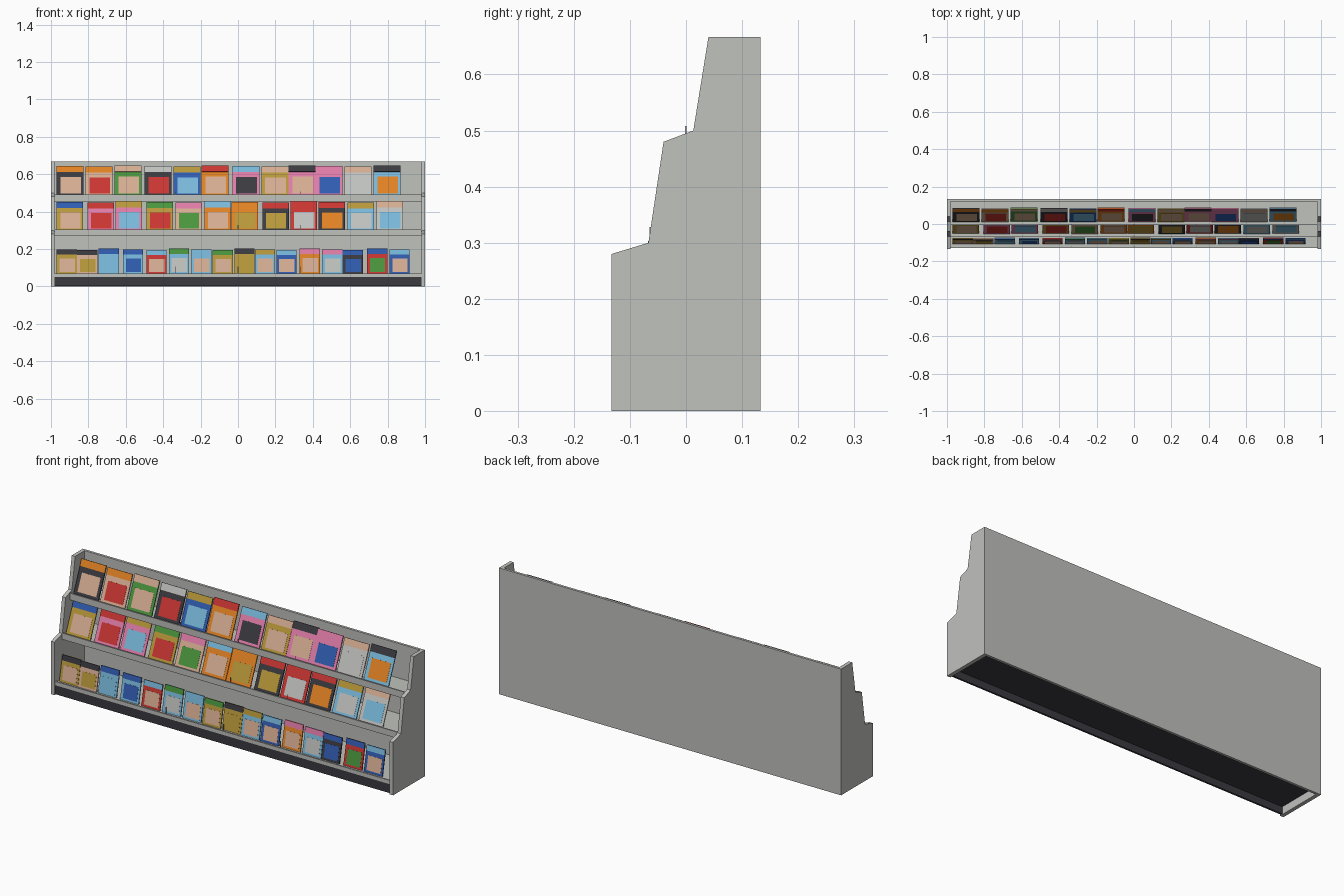
import bpy, bmesh, math
from mathutils import Matrix, Vector

if "Cube" in bpy.data.objects:
    bpy.data.objects.remove(bpy.data.objects["Cube"])

def mat(name, rgb):
    m = bpy.data.materials.new(name)
    lin = [((c / 255 + 0.055) / 1.055) ** 2.4 for c in rgb]
    m.diffuse_color = (*lin, 1)
    m.use_nodes = True
    m.node_tree.nodes["Principled BSDF"].inputs["Base Color"].default_value = m.diffuse_color
    return m

# ten flat colours, keyed by one letter
COLOURS = {
    'w': mat("shelf_grey", (192, 194, 190)), 'k': mat("charcoal", (58, 58, 64)),
    't': mat("tan", (214, 173, 146)), 'y': mat("gold", (184, 152, 58)),
    'o': mat("orange", (224, 130, 36)), 'r': mat("red", (202, 54, 50)),
    'b': mat("blue", (48, 92, 176)), 'l': mat("light_blue", (120, 184, 218)),
    'g': mat("green", (74, 150, 62)), 'p': mat("pink", (224, 124, 168)),
}

def add_box(bm, lo, hi, index=0):
    lo, hi = Vector(lo), Vector(hi)
    size = hi - lo
    res = bmesh.ops.create_cube(bm, size=1, matrix=Matrix.Translation((lo + hi) / 2) @ Matrix.Diagonal((*size, 1)))
    for f in {f for v in res['verts'] for f in v.link_faces}:
        f.material_index = index

def finish(bm, name, keys, matrix=None):
    me = bpy.data.meshes.new(name)
    bm.to_mesh(me)
    bm.free()
    for k in keys:
        me.materials.append(COLOURS[k])
    ob = bpy.data.objects.new(name, me)
    if matrix:
        ob.matrix_world = matrix
    bpy.context.collection.objects.link(ob)
    return ob

def box(name, lo, hi, key):
    bm = bmesh.new()
    add_box(bm, lo, hi)
    return finish(bm, name, key)

# stepped side panels
PROFILE = [(-0.133, 0), (0.133, 0), (0.133, 0.667), (0.04, 0.667),
           (0.013, 0.50), (-0.04, 0.48), (-0.067, 0.30), (-0.133, 0.28)]
for name, x in (("left_side_panel", -1.0), ("right_side_panel", 0.98)):
    bm = bmesh.new()
    face = bm.faces.new([bm.verts.new((x, y, z)) for y, z in PROFILE])
    ext = bmesh.ops.extrude_face_region(bm, geom=[face])
    bmesh.ops.translate(bm, vec=(0.02, 0, 0), verts=[v for v in ext['geom'] if isinstance(v, bmesh.types.BMVert)])
    bmesh.ops.recalc_face_normals(bm, faces=bm.faces)
    finish(bm, name, 'w')

# back panel and open dark plinth
box("back_panel", (-0.98, 0.12, 0), (0.98, 0.133, 0.667), 'w')
box("kick_plate", (-0.98, -0.127, 0.003), (0.98, -0.117, 0.05), 'k')
box("plinth_deck", (-0.98, -0.117, 0.04), (0.98, 0.12, 0.05), 'k')

# shelves: floor, front lip and little wire stops
#        name, lip y, lip bottom, lip top, stop top
SHELVES = [("bottom", -0.127, 0.050, 0.070, 0.105),
           ("middle", -0.068, 0.270, 0.303, 0.328),
           ("top", -0.005, 0.455, 0.490, 0.508)]
for name, y, z0, z1, zs in SHELVES:
    box(name + "_shelf_floor", (-0.98, y + 0.006, z1 - 0.018), (0.98, 0.12, z1 - 0.006), 'w')
    box(name + "_shelf_lip", (-0.98, y, z0), (0.98, y + 0.007, z1), 'w')
    bm = bmesh.new()
    for x in (-0.335, 0, 0.335):
        add_box(bm, (x - 0.0015, y + 0.003, z1 - 0.01), (x + 0.0015, y + 0.006, zs))
    finish(bm, name + "_wire_stops", 'w')

# magazines: body plate, title band and cover picture, leaning back
def magazine(name, x0, x1, y, z, height, tilt, code):
    w = x1 - x0
    h = height / math.cos(tilt)
    bm = bmesh.new()
    add_box(bm, (0, 0, 0), (w, 0.006, h), 1)
    add_box(bm, (0, -0.001, h * 0.79), (w, 0.001, h), 0)
    add_box(bm, (w * 0.14, -0.001, h * 0.08), (w * 0.9, 0.001, h * 0.63), 2)
    finish(bm, name, code, Matrix.Translation((x0, y, z)) @ Matrix.Rotation(-tilt, 4, 'X'))

# each code is title band, body, picture; x is left edge in hundredths
ROWS = [
    ("bottom", -0.107, 0.066, 0.132, 0.20, 0.108,
     [-97, -86, -74.5, -61.5, -49, -37, -25, -13.5, -2, 9, 20.5, 33, 45, 56, 69, 81],
     "kyt kty bll blb lrt glw llt gyt kyy ylt lbt pot plw bkb brg lbt"),
    ("middle", -0.052, 0.297, 0.155, 0.40, 0.142,
     [-97, -80.5, -65.5, -49, -33.5, -18, -3.5, 13, 28, 43, 58.5, 74],
     "byt rpr ypl gyr ptg lot ooy rky rrw rko ylw twl"),
    ("top", 0.012, 0.484, 0.160, 0.40, 0.145,
     [-97, -81.5, -66, -50, -34.5, -19.5, -3, 12.5, 27, 41.5, 57, 72.5],
     "okt otr tgt wkr ybl rot lpk tyt kpt ppb tww klo"),
]
for row, y, z, height, tilt, width, lefts, codes in ROWS:
    for i, (x, code) in enumerate(zip(lefts, codes.split())):
        step = (0.0, -0.001, 0.001)[i % 3]
        magazine(f"{row}_magazine_{i + 1}", x / 100, x / 100 + width, y + step, z,
                 height + step * 3, tilt, code)
